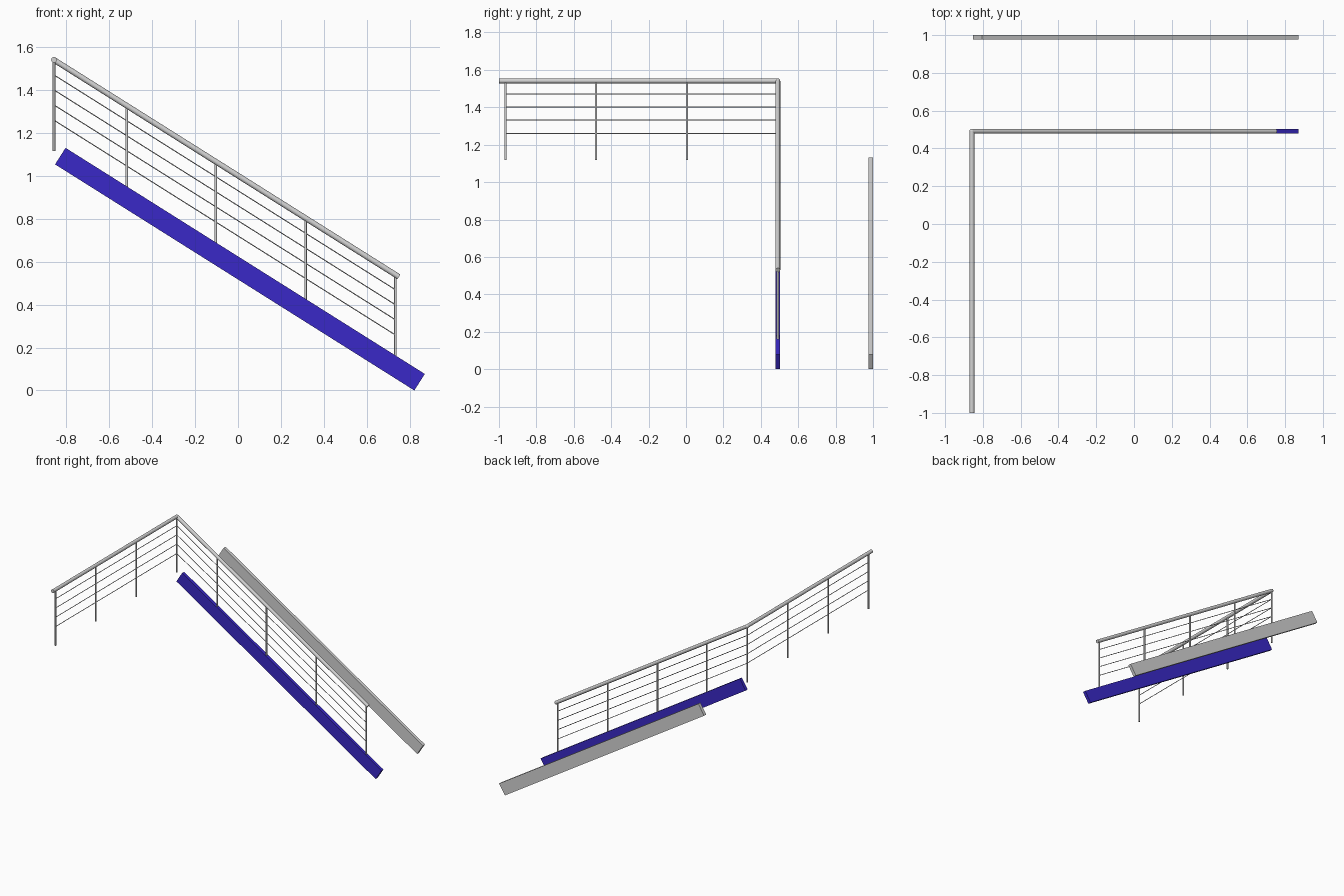
import bpy, math
from mathutils import Vector

if "Cube" in bpy.data.objects:
    bpy.data.objects.remove(bpy.data.objects["Cube"])

SLOPE = -0.629
TOP_X, TOP_Z, RAIL_Y = -0.858, 1.541, 0.491


def material(name, rgb):
    m = bpy.data.materials.new(name)
    m.diffuse_color = (*rgb, 1)
    m.use_nodes = True
    m.node_tree.nodes["Principled BSDF"].inputs["Base Color"].default_value = m.diffuse_color
    return m


steel = material("steel_grey", (0.65, 0.65, 0.65))
blue = material("deep_blue", (0.042, 0.022, 0.57))


def rod(name, a, b, radius, sides=12):
    """Round bar between two points."""
    a, b = Vector(a), Vector(b)
    d = b - a
    bpy.ops.mesh.primitive_cylinder_add(vertices=sides, radius=radius, depth=d.length,
                                        location=(a + b) / 2)
    o = bpy.context.object
    o.rotation_euler = d.to_track_quat('Z', 'Y').to_euler()
    o.name = name
    o.data.materials.append(steel)
    bpy.ops.object.shade_smooth_by_angle(angle=math.radians(40))
    return o


def stringer(name, y0, y1, mat):
    """Sloped flat board with square-cut ends."""
    prof = [(0.822, 0), (0.871, 0.077), (-0.804, 1.131), (-0.853, 1.054)]
    verts = [(x, y, z) for y in (y0, y1) for x, z in prof]
    faces = [(0, 1, 2, 3), (7, 6, 5, 4)]
    faces += [(i, i + 4, (i + 1) % 4 + 4, (i + 1) % 4) for i in range(4)]
    me = bpy.data.meshes.new(name)
    me.from_pydata(verts, [], faces)
    me.materials.append(mat)
    o = bpy.data.objects.new(name, me)
    bpy.context.collection.objects.link(o)


def slope_z(x, z=TOP_Z):
    return z + SLOPE * (x - TOP_X)


# Stair side boards
stringer("near_stringer", 0.478, 0.502, blue)
stringer("far_stringer", 0.976, 1.0, steel)

# Handrails with a rounded corner joint
corner = (TOP_X, RAIL_Y, TOP_Z)
rod("landing_handrail", (TOP_X, -1.0, TOP_Z), corner, 0.013, 20)
rod("stair_handrail", corner, (0.75, RAIL_Y, slope_z(0.75)), 0.013, 20)
bpy.ops.mesh.primitive_uv_sphere_add(segments=20, ring_count=12, radius=0.013, location=corner)
joint = bpy.context.object
joint.name = "handrail_joint"
joint.data.materials.append(steel)
bpy.ops.object.shade_smooth()

# Stair posts, standing on the near stringer
for i, x in enumerate((-0.519, -0.104, 0.315, 0.734)):
    foot = 1.131 - 0.6293 * (x + 0.804) - 0.005
    rod(f"stair_post_{i + 1}", (x, RAIL_Y, foot), (x, RAIL_Y, slope_z(x)), 0.006)

# Landing posts, the last one at the corner
for i, y in enumerate((-0.965, -0.481, 0.005, RAIL_Y)):
    rod(f"landing_post_{i + 1}", (TOP_X, y, 1.117), (TOP_X, y, TOP_Z), 0.006)

# Thin infill bars, parallel to the handrails
for i, z in enumerate((1.471, 1.401, 1.331, 1.26)):
    rod(f"landing_bar_{i + 1}", (TOP_X, -0.965, z), (TOP_X, RAIL_Y, z), 0.0024, 8)
    rod(f"stair_bar_{i + 1}", (TOP_X, RAIL_Y, z), (0.734, RAIL_Y, slope_z(0.734, z)), 0.0024, 8)
